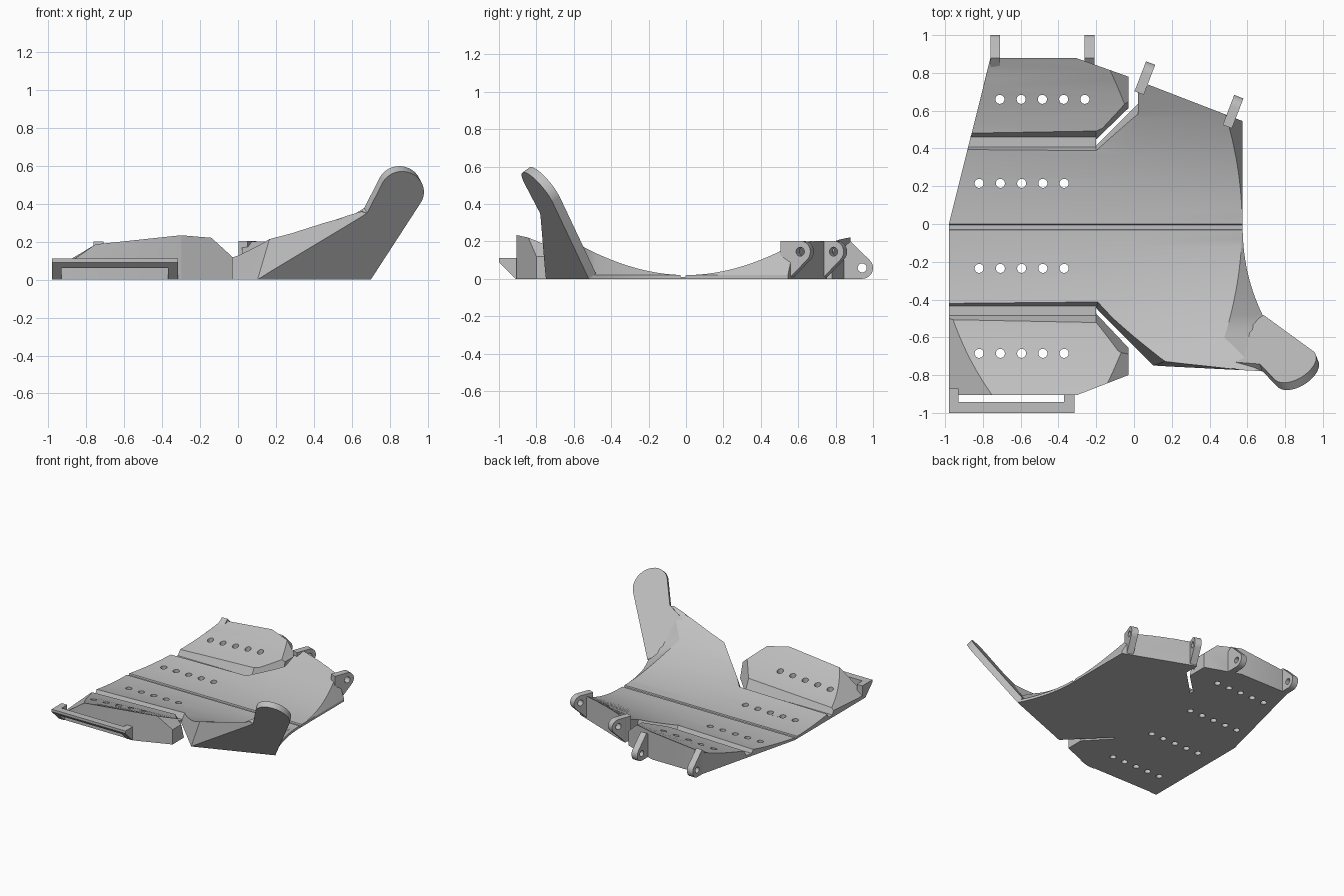
import bpy, bmesh, math
from mathutils import Vector, Matrix

if "Cube" in bpy.data.objects:
    bpy.data.objects.remove(bpy.data.objects["Cube"], do_unlink=True)

GREY = (0.52, 0.52, 0.52, 1)
mat = bpy.data.materials.new("plain grey plastic")
mat.use_nodes = True
mat.diffuse_color = GREY
mat.node_tree.nodes["Principled BSDF"].inputs["Base Color"].default_value = GREY


def skin(name, loops, planes=()):
    """Closed solid through matching point loops, trimmed by (point, outward normal) planes."""
    bm = bmesh.new()
    rings = [[bm.verts.new(p) for p in loop] for loop in loops]
    n = len(rings[0])
    for a, b in zip(rings, rings[1:]):
        for i in range(n):
            j = (i + 1) % n
            bm.faces.new((a[i], a[j], b[j], b[i]))
    bm.faces.new(rings[0][::-1])
    bm.faces.new(rings[-1])
    for co, no in planes:
        cut = bmesh.ops.bisect_plane(bm, geom=bm.verts[:] + bm.edges[:] + bm.faces[:],
                                     plane_co=co, plane_no=no, clear_outer=True)
        edges = [e for e in cut["geom_cut"] if isinstance(e, bmesh.types.BMEdge)]
        bmesh.ops.edgeloop_fill(bm, edges=edges)
    bmesh.ops.recalc_face_normals(bm, faces=bm.faces[:])
    me = bpy.data.meshes.new(name)
    bm.to_mesh(me)
    bm.free()
    me.materials.append(mat)
    ob = bpy.data.objects.new(name, me)
    bpy.context.collection.objects.link(ob)
    return ob


def activate(ob):
    bpy.ops.object.select_all(action='DESELECT')
    ob.select_set(True)
    bpy.context.view_layer.objects.active = ob


def boolean(ob, cutter, operation):
    activate(ob)
    mod = ob.modifiers.new("cut", 'BOOLEAN')
    mod.operation, mod.solver, mod.object = operation, 'EXACT', cutter
    bpy.ops.object.modifier_apply(modifier=mod.name)


def prism(name, pts, z0, z1):
    return skin(name, [[(x, y, z) for x, y in pts] for z in (z0, z1)])


def trim(ob, outline):
    """Keep what lies inside an outline (x, y, dx, dy); dx, dy lean the wall per 0.2 of height."""
    loops = [[(x + dx * k, y + dy * k, z) for x, y, dx, dy in outline]
             for z, k in ((-0.01, 0), (0.5, 2.5))]
    cutter = skin("trim_helper", loops)
    boolean(ob, cutter, 'INTERSECT')
    bpy.data.objects.remove(cutter, do_unlink=True)


def height(x, y):
    return 0.02 + y * y * (0.30 + (0.40 if x > 0 else 0.13) * x)


def lerp(a, b, t):
    return a + (b - a) * t


# Palm: dished slab with a bevelled wrist rim and a narrow centre groove
def palm_section(y):
    if y > -0.6:
        crease = 0.572 - 0.26 * y * y
    else:
        crease = lerp(0.478, 0.66, (-0.6 - y) / 0.18)
    rim, rim_z = 0.575, 0.02
    if y < 0:
        rim += 0.125 * min(1, -y / 0.52) ** 2.2
    if y < -0.52:
        t = (-0.52 - y) / 0.26
        rim, rim_z = lerp(0.70, 0.68, t), lerp(0.02, 0.35, t)
    drop = 0.01 if -0.03 < y < -0.002 else 0
    top = [(x, height(x, y) - drop) for x in (-1, 0, crease)] + [(rim, rim_z - drop)]
    return [(x, y, z) for x, z in top + [(rim, 0), (-1, 0)]]


rows = sorted([i * 0.04 for i in range(-20, 21)] + [-0.52, -0.6, -0.031, -0.028, -0.004])
A, B, C = Vector((0.1, -0.75, 0)), Vector((0.7, -0.52, 0)), Vector((0.68, -0.78, 0.35))
under = (B - A).cross(C - A).normalized()
palm = skin("palm", [palm_section(y) for y in rows], [(A, under)])
trim(palm, [(-0.98, -0.45, 0, 0.1), (-0.2, -0.45, 0.02, 0.1), (0.1, -0.75, 0.06, 0.02),
            (0.8, -0.785, 0, 0), (0.8, 0.458, 0, 0), (0.07, 0.74, 0, 0), (0.02, 0.755, 0, 0),
            (0.02, 0.64, 0, -0.09), (-0.2, 0.42, 0, -0.09), (-0.875, 0.42, -0.02, -0.09),
            (-0.98, 0, 0, 0)])


# Side flaps either side of the palm
def flap(name, y0, y1, planes, outline):
    loops = []
    for i in range(13):
        y = lerp(y0, y1, i / 12)
        loops.append([(-1, y, height(-1, y)), (0, y, height(0, y)), (0, y, 0), (-1, y, 0)])
    ob = skin(name, loops, planes)
    trim(ob, outline)
    return ob


end_bevel = ((-0.03, 0, 0.12), (0.91, 0, 1))
corner_bevel = ((-0.76, -0.9, 0.18), (-0.7, -0.06, 1))
front_flap = flap("front_flap", -0.95, -0.4, [end_bevel, corner_bevel],
                  [(-0.98, -0.905, 0, 0), (-0.3, -0.905, 0, 0), (-0.03, -0.8, 0, 0),
                   (-0.03, -0.65, 0, -0.06), (-0.2, -0.47, 0, -0.1), (-0.98, -0.47, 0, -0.1)])
back_flap = flap("back_flap", 0.4, 0.95, [end_bevel],
                 [(-0.868, 0.445, 0.025, 0.1), (-0.2, 0.445, 0, 0.1), (-0.03, 0.61, 0, 0.06),
                  (-0.03, 0.78, 0, 0), (-0.31, 0.88, 0, 0), (-0.76, 0.88, 0, 0)])

# Thin hinge strips joining flaps to palm
prism("front_hinge", [(-0.98, -0.5), (-0.2, -0.5), (-0.2, -0.42), (-0.98, -0.42)], 0, 0.02)
prism("back_hinge", [(-0.88, 0.4), (-0.2, 0.4), (-0.2, 0.47), (-0.863, 0.47)], 0, 0.02)


# Round holes
def cylinder(name, r, depth, matrix):
    bm = bmesh.new()
    bmesh.ops.create_cone(bm, cap_ends=True, segments=20, radius1=r, radius2=r,
                          depth=depth, matrix=matrix)
    me = bpy.data.meshes.new(name)
    bm.to_mesh(me)
    bm.free()
    me.materials.append(mat)
    ob = bpy.data.objects.new(name, me)
    bpy.context.collection.objects.link(ob)
    return ob


def drill(ob, matrix, r, depth):
    cutter = cylinder("drill_helper", r, depth, matrix)
    boolean(ob, cutter, 'DIFFERENCE')
    bpy.data.objects.remove(cutter, do_unlink=True)


for ob, start, y in ((front_flap, -0.82, -0.685), (palm, -0.82, -0.235),
                     (palm, -0.82, 0.215), (back_flap, -0.71, 0.66)):
    for i in range(5):
        drill(ob, Matrix.Translation((start + i * 0.1125, y, 0)), 0.024, 1)

# Thumb horn: tilted plate with a rounded tip
outline = [(0.7, 0), (0.966, 0.41)]
for i in range(17):
    a = math.radians(lerp(-20, 150, i / 16))
    outline.append((0.865 + 0.115 * math.cos(a), 0.462 + 0.108 * math.sin(a)))
outline += [(0.68, 0.35), (0.5, 0.235), (0.5, 0.1)]
face = [Vector((x, A.y - (under.x * (x - A.x) + under.z * z) / under.y, z)) for x, z in outline]
skin("thumb_horn", [face, [p - under * 0.05 for p in face]])


# Pivot lugs along the back edge
def lug(name, x, y, angle, raised):
    pts = [(-0.05, 0), (0.06, 0)]
    for i in range(11):
        a = math.radians(lerp(-80, 45, i / 10))
        pts.append((0.062 + 0.058 * math.cos(a), 0.058 + 0.058 * math.sin(a)))
    pts += [(0, 0.2), (-0.05, 0.16)] if not raised else [(0, 0.2), (-0.05, 0.2)]
    hole_z = 0.058
    if raised:
        pts = [(u, 0.203 - z) for u, z in pts]
        hole_z = 0.203 - hole_z
    place = Matrix.Translation((x, y, 0)) @ Matrix.Rotation(math.radians(angle), 4, 'Z')
    ob = skin(name, [[place @ Vector((s, u, z)) for u, z in pts] for s in (-0.026, 0.026)])
    turn = Matrix.Translation((0, 0.062, hole_z)) @ Matrix.Rotation(math.pi / 2, 4, 'Y')
    drill(ob, place @ turn, 0.024, 0.2)


lug("back_lug_right", -0.735, 0.88, 0, False)
lug("back_lug_left", -0.235, 0.88, 0, False)
lug("palm_lug_right", 0.045, 0.74, -21, True)
lug("palm_lug_left", 0.512, 0.562, -21, True)


# Strap loop on the front flap
def bar(name, x0, x1, profile):
    return skin(name, [[(x, y, z) for y, z in profile] for x in (x0, x1)])


arm = [(-1, 0.11), (-0.87, 0.11), (-0.87, 0), (-0.91, 0), (-1, 0.09)]
bar("strap_arm_right", -0.98, -0.93, arm)
bar("strap_arm_left", -0.37, -0.315, arm)
bar("strap_bar", -0.95, -0.35, [(-1, 0.11), (-0.942, 0.11), (-0.942, 0.06), (-0.97, 0.06), (-1, 0.09)])

for ob in bpy.context.collection.objects:
    if ob.type == 'MESH' and ob.data.materials and ob.data.materials[0] == mat:
        activate(ob)
        bpy.ops.object.shade_smooth_by_angle(angle=math.radians(25))
